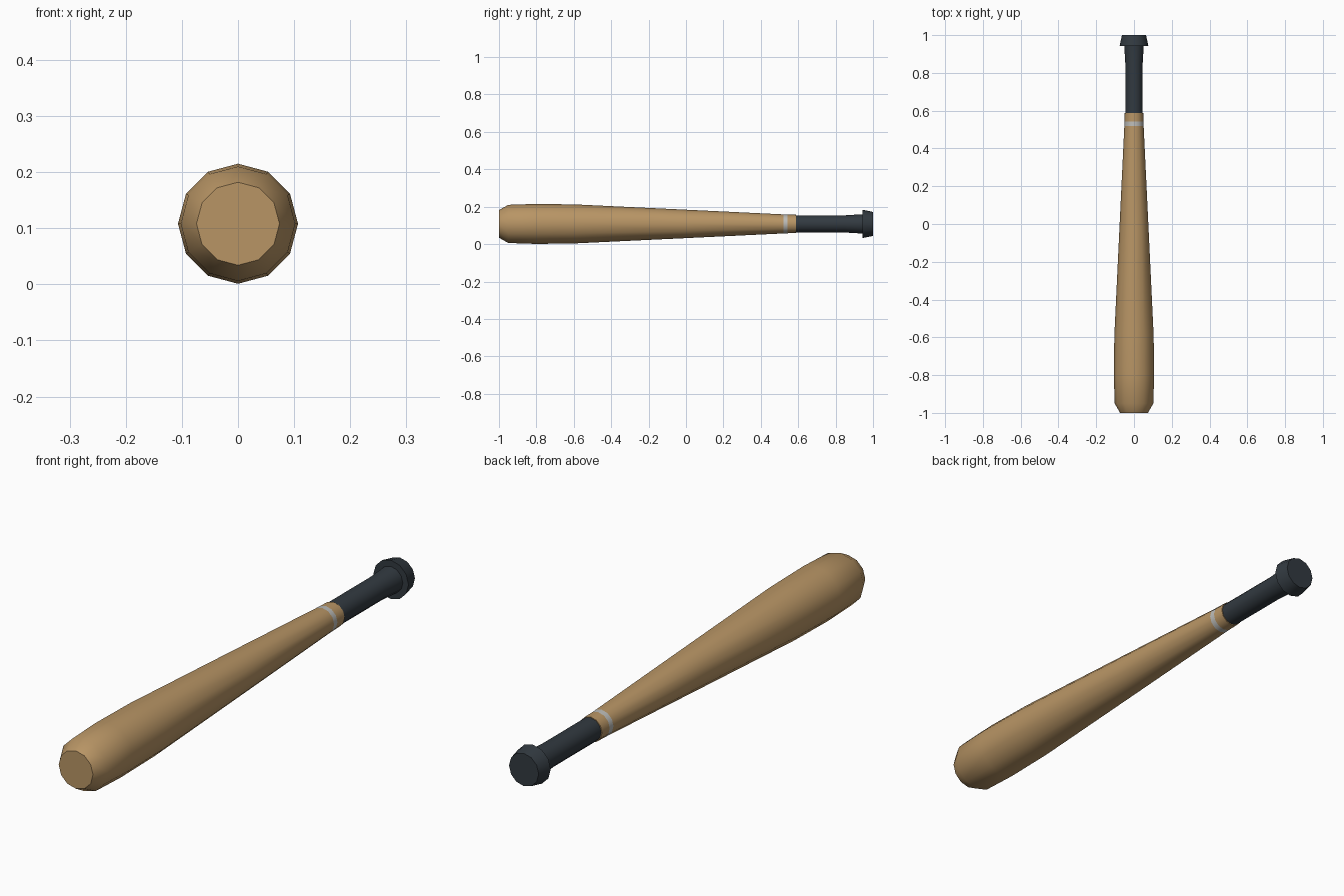
import bpy, bmesh, math

cube = bpy.data.objects.get("Cube")
if cube:
    bpy.data.objects.remove(cube, do_unlink=True)

SIDES = 12
AXIS_HEIGHT = 0.108


def material(name, rgb):
    mat = bpy.data.materials.new(name)
    mat.use_nodes = True
    colour = (*rgb, 1)
    mat.diffuse_color = colour
    bsdf = next(n for n in mat.node_tree.nodes if n.type == 'BSDF_PRINCIPLED')
    bsdf.inputs["Base Color"].default_value = colour
    return mat


wood = material("wood", (0.48, 0.30, 0.13))
dark = material("dark grip", (0.032, 0.042, 0.052))
pale = material("pale stripe", (0.50, 0.50, 0.48))


def turned(name, profile, mats, stripe=None):
    """Solid of revolution along y from (y, radius) pairs."""
    bm = bmesh.new()
    rings = []
    for y, r in profile:
        angles = [math.tau * i / SIDES for i in range(SIDES)]
        rings.append([bm.verts.new((r * math.sin(a), y, r * math.cos(a) + AXIS_HEIGHT))
                      for a in angles])
    for a, b in zip(rings, rings[1:]):
        for i in range(SIDES):
            j = (i + 1) % SIDES
            bm.faces.new((a[i], a[j], b[j], b[i]))
    bm.faces.new(rings[0])
    bm.faces.new(rings[-1])
    bmesh.ops.recalc_face_normals(bm, faces=bm.faces)
    # Painted band between two positions along the length
    if stripe:
        for f in bm.faces:
            if stripe[0] < f.calc_center_median().y < stripe[1]:
                f.material_index = 1
    mesh = bpy.data.meshes.new(name)
    bm.to_mesh(mesh)
    bm.free()
    for m in mats:
        mesh.materials.append(m)
    obj = bpy.data.objects.new(name, mesh)
    bpy.context.collection.objects.link(obj)
    bpy.ops.object.select_all(action='DESELECT')
    obj.select_set(True)
    bpy.context.view_layer.objects.active = obj
    bpy.ops.object.shade_smooth_by_angle(angle=math.radians(38))
    return obj


# Tapered wooden barrel with one painted band
turned("barrel", [(-1, 0.074), (-0.95, 0.102), (-0.8, 0.107), (-0.59, 0.104),
                  (0, 0.076), (0.52, 0.051), (0.542, 0.050), (0.588, 0.049)],
       [wood, pale], stripe=(0.52, 0.542))

# Wrapped grip, flaring slightly toward the knob
turned("grip", [(0.585, 0.046), (0.85, 0.046), (0.95, 0.052)], [dark])

# Knob at the handle end
turned("knob", [(0.943, 0.076), (1, 0.064)], [dark])
